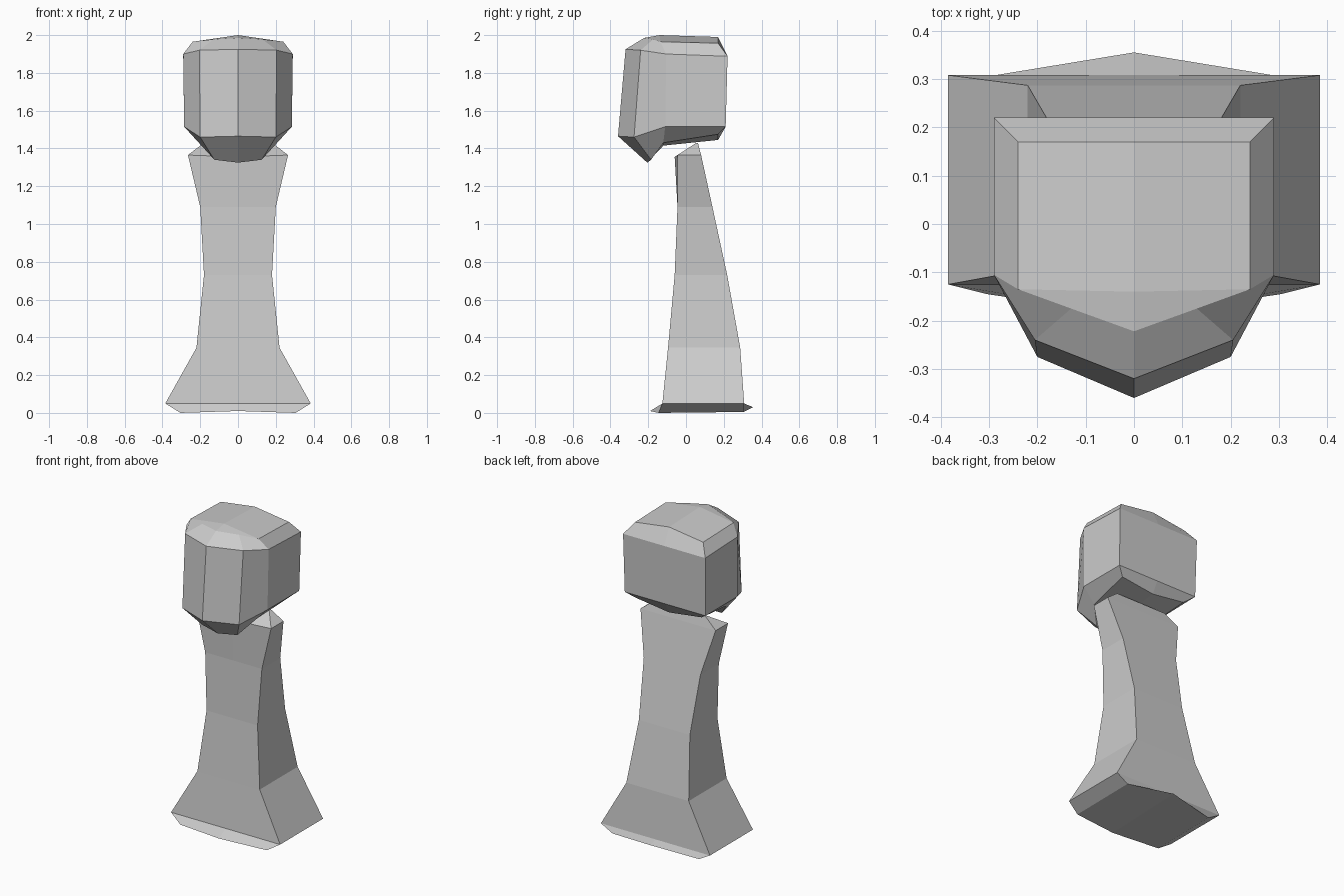
import bpy
import bmesh

cube = bpy.data.objects.get("Cube")
if cube:
    bpy.data.objects.remove(cube, do_unlink=True)

# One plain grey for the whole figure
GREY = (0.6, 0.6, 0.6, 1)
grey = bpy.data.materials.new("light_grey")
grey.use_nodes = True
grey.diffuse_color = GREY
grey.node_tree.nodes["Principled BSDF"].inputs["Base Color"].default_value = GREY


def symmetric_loft(name, rings, bottom_caps, top_caps):
    """Loft half rings (front centre to back centre) on both sides of x = 0."""
    bm = bmesh.new()
    for side in (1, -1):
        loops = [[bm.verts.new((side * x, y, z)) for x, y, z in ring] for ring in rings]
        for low, high in zip(loops, loops[1:]):
            for i in range(len(low) - 1):
                bm.faces.new((low[i], low[i + 1], high[i + 1], high[i]))
        # Each cap is a list of indices, or a point on the centre line
        for loop, caps in ((loops[0], bottom_caps), (loops[-1], top_caps)):
            for cap in caps:
                bm.faces.new([loop[p] if isinstance(p, int) else bm.verts.new(p) for p in cap])
    bmesh.ops.remove_doubles(bm, verts=bm.verts, dist=0.001)
    bmesh.ops.recalc_face_normals(bm, faces=bm.faces)
    mesh = bpy.data.meshes.new(name)
    bm.to_mesh(mesh)
    bm.free()
    mesh.materials.append(grey)
    obj = bpy.data.objects.new(name, mesh)
    bpy.context.collection.objects.link(obj)
    return obj


def box_ring(z, half_width, front, back):
    return [(0, front, z), (half_width, front, z), (half_width, back, z), (0, back, z)]


# Body: pointed foot, flared base, narrow waist, wedge top
body_rings = [
    [(0, -0.19, 0.01), (0.305, -0.145, 0), (0.305, 0.305, 0.005), (0, 0.355, 0.03)],
    box_ring(0.05, 0.385, -0.125, 0.308),
    box_ring(0.345, 0.22, -0.095, 0.287),
    box_ring(0.73, 0.18, -0.06, 0.218),
    box_ring(1.09, 0.2, -0.045, 0.14),
    [(0, -0.06, 1.355), (0.265, -0.045, 1.365), (0.265, 0.08, 1.365), (0, 0.08, 1.365)],
    box_ring(1.43, 0.18, 0.055, 0.063),
]
symmetric_loft("body", body_rings, [(0, 1, 2, 3)], [(0, 1, 2, 3)])

# Head: bevelled block with a pointed face and a low chin
head_rings = [
    [(0, -0.205, 1.325), (0.125, -0.185, 1.34), (0.2, -0.12, 1.43),
     (0.23, 0.17, 1.475), (0, 0.17, 1.445)],
    [(0, -0.36, 1.465), (0.2, -0.275, 1.46), (0.285, -0.11, 1.515),
     (0.285, 0.21, 1.515), (0, 0.21, 1.515)],
    [(0, -0.32, 1.925), (0.205, -0.24, 1.92), (0.29, -0.105, 1.9),
     (0.29, 0.22, 1.888), (0, 0.22, 1.888)],
    [(0, -0.222, 1.985), (0.13, -0.175, 1.977), (0.24, -0.135, 1.965),
     (0.24, 0.17, 1.957), (0, 0.17, 1.99)],
]
throat = (0, -0.12, 1.415)
crown = (0, -0.14, 2.0)
symmetric_loft("head", head_rings,
               [(0, 1, 2, throat), (throat, 2, 3, 4)],
               [(0, 1, 2, crown), (crown, 2, 3, 4)])
